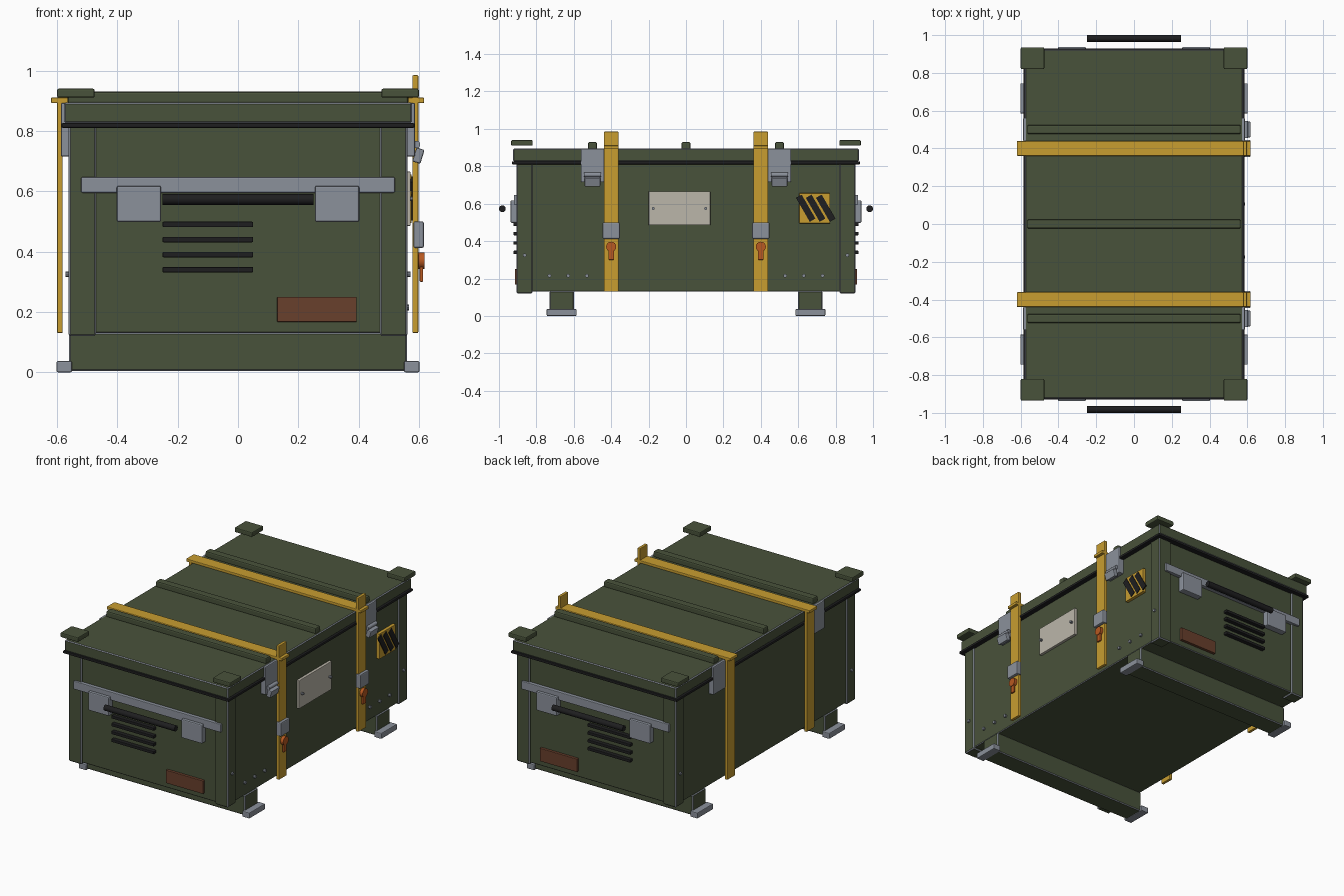
import bpy, math
from mathutils import Matrix

cube = bpy.data.objects.get("Cube")
if cube:
    bpy.data.objects.remove(cube, do_unlink=True)


def material(name, r, g, b):
    m = bpy.data.materials.new(name)
    m.use_nodes = True
    m.diffuse_color = (r, g, b, 1)
    m.node_tree.nodes["Principled BSDF"].inputs["Base Color"].default_value = (r, g, b, 1)
    return m


GREEN = material("olive green", 0.066, 0.085, 0.043)
YELLOW = material("strap yellow", 0.58, 0.34, 0.03)
STEEL = material("grey steel", 0.26, 0.285, 0.33)
BLACK = material("black rubber", 0.013, 0.013, 0.014)
RUST = material("rust brown", 0.14, 0.05, 0.025)
ORANGE = material("lever orange", 0.48, 0.1, 0.015)
CREAM = material("label cream", 0.5, 0.47, 0.4)


def finish(name, mat, bevel, worn):
    """Name, colour and bevel the active object; worn bevels show bare steel."""
    o = bpy.context.object
    o.name = name
    o.data.materials.append(mat)
    if bevel:
        b = o.modifiers.new("Bevel", "BEVEL")
        b.width = bevel
        b.segments = 1 if worn else 2
        if worn:
            o.data.materials.append(STEEL)
            b.material = 1
    return o


def box(name, mat, xs, ys, zs, bevel=0.004, worn=False, tilt_x=0, tilt_y=0):
    """Box given by its ranges on the three axes."""
    mid = [(a + b) / 2 for a, b in (xs, ys, zs)]
    size = [abs(b - a) for a, b in (xs, ys, zs)]
    bpy.ops.mesh.primitive_cube_add(size=1, location=mid)
    o = bpy.context.object
    o.data.transform(Matrix.Diagonal((*size, 1)))
    o.rotation_euler = (tilt_x, tilt_y, 0)
    return finish(name, mat, bevel, worn)


def rod(name, mat, centre, radius, length, sides=16):
    """Cylinder along x."""
    bpy.ops.mesh.primitive_cylinder_add(vertices=sides, radius=radius, depth=length,
                                        location=centre, rotation=(0, math.pi / 2, 0))
    bpy.ops.object.shade_smooth_by_angle()
    return finish(name, mat, 0, False)


def both(s, a, b):
    return (s * a, s * b)


# Body, gasket and lid
box("body", GREEN, (-.555, .555), (-.897, .897), (.13, .82), .004, True)
box("gasket", BLACK, (-.585, .585), (-.93, .93), (.81, .826))
box("lid", GREEN, (-.576, .576), (-.924, .924), (.826, .895), .005, True)

# Corner posts, their rivets and the lid corner blocks
for sx in (-1, 1):
    for sy in (-1, 1):
        box("corner_post", GREEN, both(sx, .47, .562), both(sy, .82, .906), (.12, .815), .006, True)
        box("corner_block", GREEN, both(sx, .475, .6), both(sy, .82, .935), (.91, .94), .006)
        rod("post_rivet", STEEL, (sx * .565, sy * .863, .325), .01, .012, 10)

# Lid ribs
for y in (-.5, 0, .5):
    box("lid_rib", GREEN, (-.565, .565), (y - .024, y + .024), (.89, .93), .008)

# Skids with steel feet
for sy in (-1, 1):
    box("skid", GREEN, (-.56, .56), both(sy, .6, .73), (.004, .132), .005, True)
    for sx in (-1, 1):
        box("skid_foot", STEEL, both(sx, .55, .602), both(sy, .585, .745), (0, .037), .005)

# Both ends: rail, brackets, carry handle, vents and plate
for sy in (-1, 1):
    box("end_rail", STEEL, (-.52, .52), both(sy, .895, .92), (.595, .647))
    for sx in (-1, 1):
        box("handle_bracket", STEEL, both(sx, .255, .402), both(sy, .895, .938), (.498, .618), .006)
    rod("carry_handle", BLACK, (0, sy * .982, .573), .018, .5)
    for i in range(4):
        z = .49 - i * .05
        box("vent_slat", BLACK, (-.25, .05), both(sy, .89, .922), (z - .009, z + .009), .003)
    box("end_plate", RUST, (.13, .393), both(sy, .89, .914), (.167, .25), .002)

# Straps with buckles and levers
for y in (-.4, .4):
    ys = (y - .039, y + .039)
    box("top_strap", YELLOW, (-.62, .617), ys, (.892, .911))
    box("back_strap", YELLOW, (-.6, -.581), ys, (.13, .905))
    box("front_strap", YELLOW, (.578, .598), ys, (.13, .985))
    box("buckle", STEEL, (.582, .616), (y - .046, y + .046), (.412, .5), .006)
    rod("lever_knob", ORANGE, (.607, y, .37), .027, .022)
    box("lever_stem", ORANGE, (.602, .614), (y - .015, y + .015), (.3, .37), .003)

# Latches on one side, hinges on the other
for y in (-.5, .5):
    box("latch_plate", STEEL, (.55, .587), (y - .062, y + .062), (.715, .893), .005)
    box("latch_claw", STEEL, (.584, .612), (y - .042, y + .042), (.694, .742), .005, tilt_y=.3)
    knuckle = rod("latch_knuckle", STEEL, (.592, y, .755), .012, .09)
    knuckle.rotation_euler = (math.pi / 2, 0, 0)
    box("hinge_plate", STEEL, (-.587, -.55), (y - .062, y + .062), (.715, .893), .005)

# Label with screws
box("label", CREAM, (.55, .572), (-.2, .13), (.485, .665), .003)
for y in (-.175, .105):
    rod("label_screw", STEEL, (.578, y, .575), .008, .018, 10)

# Warning plate with slanted stripes
box("warning_plate", YELLOW, (.55, .575), (.605, .77), (.495, .656), .002)
for y in (.64, .693, .747):
    box("warning_stripe", BLACK, (.572, .579), (y - .0175, y + .0175), (.502, .65), 0, tilt_x=math.radians(30))

# Lower side rivets
for y in (.53, .63, .73):
    for sy in (-1, 1):
        rod("side_rivet", STEEL, (.56, sy * y, .215), .01, .014, 10)
